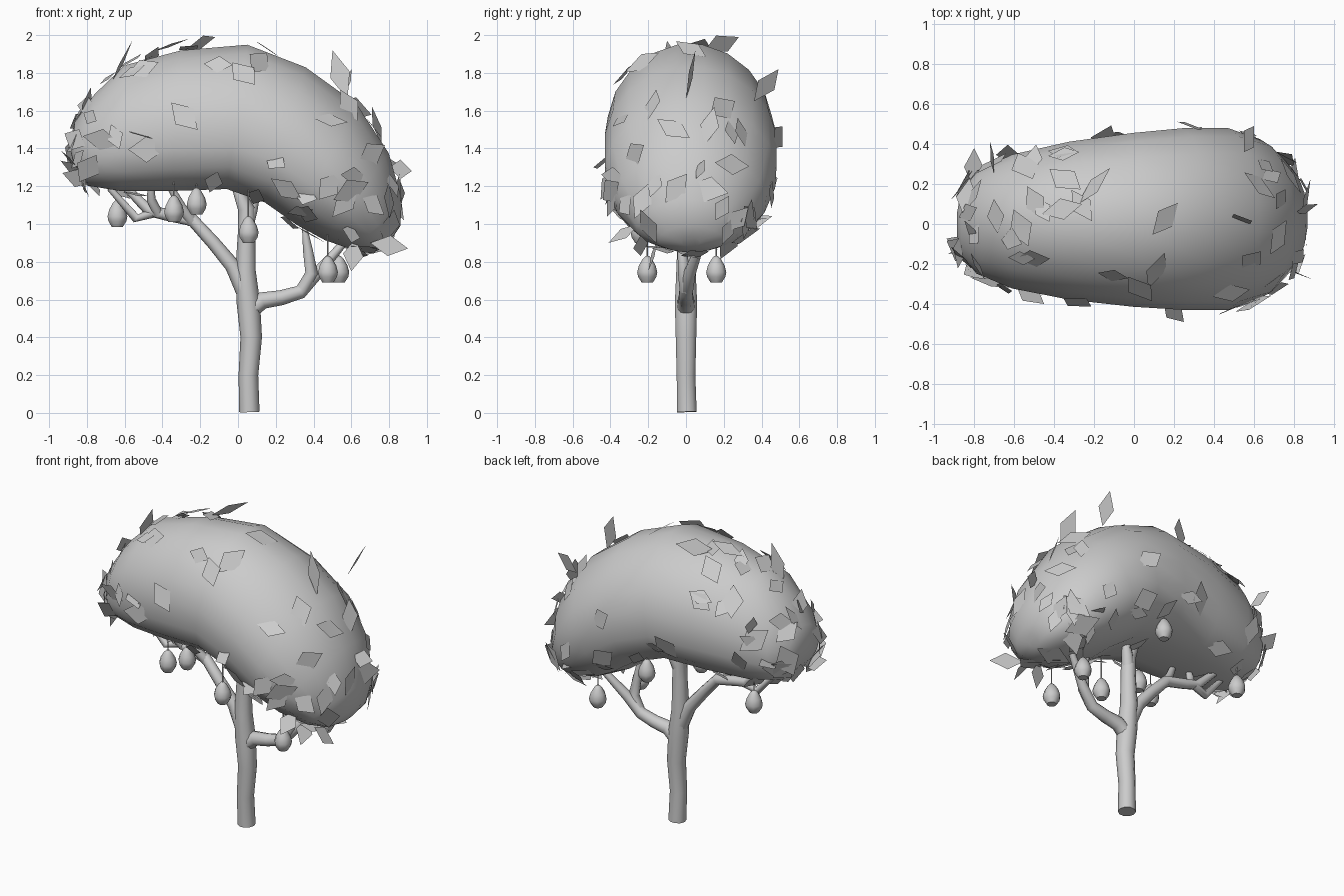
import bpy, bmesh, math, random
from mathutils import Vector

random.seed(5)
cube = bpy.data.objects.get("Cube")
if cube:
    bpy.data.objects.remove(cube)

grey = bpy.data.materials.new("plain_grey")
grey.use_nodes = True
grey.diffuse_color = (0.6, 0.6, 0.6, 1)
grey.node_tree.nodes["Principled BSDF"].inputs["Base Color"].default_value = (0.6, 0.6, 0.6, 1)


def finish(bm, name, smooth=True):
    if smooth:
        bmesh.ops.recalc_face_normals(bm, faces=bm.faces)
    mesh = bpy.data.meshes.new(name)
    bm.to_mesh(mesh)
    bm.free()
    mesh.materials.append(grey)
    obj = bpy.data.objects.new(name, mesh)
    bpy.context.scene.collection.objects.link(obj)
    if smooth:
        bpy.ops.object.select_all(action="DESELECT")
        obj.select_set(True)
        bpy.context.view_layer.objects.active = obj
        bpy.ops.object.shade_smooth_by_angle(angle=math.radians(50))
    return obj


def loft(name, rings):
    """Join closed rings of points into a capped skin."""
    bm = bmesh.new()
    loops = [[bm.verts.new(p) for p in ring] for ring in rings]
    n = len(loops[0])
    for a, b in zip(loops, loops[1:]):
        for i in range(n):
            j = (i + 1) % n
            bm.faces.new((a[i], a[j], b[j], b[i]))
    bm.faces.new(loops[0])
    bm.faces.new(loops[-1])
    return finish(bm, name)


def ring(center, u, v, n):
    angles = [math.tau * i / n for i in range(n)]
    return [center + u * math.cos(a) + v * math.sin(a) for a in angles]


def tube(name, path, radii, n=10):
    pts = [Vector(p) for p in path]
    rings = []
    for i, p in enumerate(pts):
        d = (pts[min(i + 1, len(pts) - 1)] - pts[max(i - 1, 0)]).normalized()
        u = d.cross(Vector((0, 1, 0))).normalized()
        rings.append(ring(p, u * radii[i], d.cross(u) * radii[i], n))
    return loft(name, rings)


# Trunk and branches
tube("trunk", [(0.06, 0.005, 0.005), (0.055, 0, 0.2), (0.07, 0, 0.4), (0.055, 0, 0.58),
               (0.04, 0, 0.75), (0.045, 0, 0.95), (0.045, 0, 1.08), (-0.01, 0, 1.2)],
     [0.054, 0.052, 0.057, 0.062, 0.054, 0.046, 0.045, 0.025])
tube("trunk_fork", [(0.045, 0, 1.0), (0.07, 0.02, 1.08), (0.1, 0.04, 1.18)], [0.04, 0.035, 0.02])
tube("right_branch", [(0.04, 0, 0.64), (-0.03, 0, 0.78), (-0.13, 0, 0.9), (-0.24, 0.01, 1.02),
                      (-0.38, 0.02, 1.05), (-0.47, 0.03, 1.07), (-0.6, 0.05, 1.2)],
     [0.05, 0.04, 0.036, 0.034, 0.032, 0.03, 0.02])
tube("right_branch_upper_twig", [(-0.24, 0.01, 1.01), (-0.3, -0.03, 1.09), (-0.36, -0.06, 1.2)],
     [0.032, 0.025, 0.018])
tube("right_branch_outer_twig", [(-0.45, 0.03, 1.06), (-0.54, 0.02, 1.03), (-0.68, 0, 1.19)],
     [0.027, 0.024, 0.016])
tube("right_branch_inner_twig", [(-0.42, 0.02, 1.05), (-0.46, -0.02, 1.13), (-0.46, -0.04, 1.2)],
     [0.026, 0.024, 0.018])
tube("left_branch", [(0.06, 0, 0.54), (0.13, 0, 0.595), (0.23, 0, 0.61), (0.33, 0, 0.64),
                     (0.42, 0.02, 0.74), (0.56, 0.08, 0.9)],
     [0.05, 0.045, 0.04, 0.037, 0.032, 0.02])
tube("left_branch_twig", [(0.34, 0, 0.65), (0.39, -0.01, 0.74), (0.37, -0.02, 0.86), (0.35, -0.02, 1.0)],
     [0.035, 0.034, 0.026, 0.012])

# Bean-shaped canopy: underside point, top point (x, z) and half width of each section
SECTIONS = [
    (-0.885, 1.38, -0.885, 1.46, 0.06), (-0.865, 1.29, -0.865, 1.54, 0.16),
    (-0.8, 1.2, -0.76, 1.69, 0.26), (-0.62, 1.17, -0.6, 1.845, 0.335),
    (-0.35, 1.17, -0.3, 1.925, 0.395), (-0.06, 1.18, 0.05, 1.955, 0.435),
    (0.14, 1.11, 0.36, 1.835, 0.455), (0.31, 0.99, 0.63, 1.64, 0.455),
    (0.46, 0.91, 0.8, 1.38, 0.4), (0.61, 0.86, 0.87, 1.13, 0.29),
    (0.72, 0.85, 0.86, 0.99, 0.17), (0.78, 0.88, 0.82, 0.93, 0.05)]
LAST = len(SECTIONS) - 1


def canopy_point(t, angle):
    i = min(int(t), LAST - 1)
    s = [a + (b - a) * (t - i) for a, b in zip(SECTIONS[i], SECTIONS[i + 1])]
    low, high = Vector((s[0], 0, s[1])), Vector((s[2], 0, s[3]))
    c, up = math.cos(angle), math.sin(angle)
    # Narrower towards the crown, fuller along the lower rim except at the left end
    power = 1.0
    if up < 0:
        power = 0.72 + 0.28 * min(max((t - 6) / 3, 0), 1)
    c = math.copysign(abs(c) ** power, c)
    lift = math.copysign(abs(up) ** ((1 + power) / 2), up)
    side = Vector((0, s[4] * (1 - 0.1 * up) * c + 0.025 * min(t / 6, 1), 0))
    return (low + high) / 2 + (high - low) / 2 * lift + side


SIDES = 18
loft("canopy", [[canopy_point(t, math.tau * k / SIDES) for k in range(SIDES)]
                for t in range(LAST + 1)])

# Hanging fruit with thin stalks
PROFILE = [(0.0, 0.03), (0.03, 0.049), (0.055, 0.054), (0.09, 0.045), (0.125, 0.025), (0.14, 0.01)]
FRUIT = [(-0.64, 0.2, 0.985), (-0.34, -0.25, 1.01), (-0.22, -0.22, 1.05), (0.05, 0.34, 1.06),
         (0.055, -0.24, 0.9), (0.475, -0.205, 0.69), (0.535, 0.16, 0.69)]
X, Y, Z = Vector((1, 0, 0)), Vector((0, 1, 0)), Vector((0, 0, 1))
for number, spot in enumerate(FRUIT, 1):
    base = Vector(spot)
    loft(f"fruit_{number}", [ring(base + Z * h, X * r, Y * r, 9) for h, r in PROFILE])
    tube(f"fruit_stalk_{number}", [base + Z * 0.13, base + Z * 0.28], [0.004, 0.004], 5)

# Loose diamond leaves
leaves = bmesh.new()


def leaf(base, tip, side):
    middle = base.lerp(tip, 0.5)
    corners = (base, middle + side, tip, middle - side)
    leaves.faces.new([leaves.verts.new(p) for p in corners])


def random_dir():
    return Vector([random.gauss(0, 1) for _ in range(3)]).normalized()


# Spread evenly round the surface, thickest at both ends
for count, start, stop in ((34, 0.8, 3.4), (20, 3.4, 6.5), (40, 6.5, LAST - 1.2)):
    for k in range(count):
        t, a = random.uniform(start, stop), k * 2.4 + random.uniform(-0.3, 0.3)
        p = canopy_point(t, a)
        normal = (canopy_point(t, a + 0.1) - p).cross(canopy_point(t + 0.1, a) - p).normalized()
        if normal.dot(p - canopy_point(t, a + math.pi)) < 0:
            normal = -normal
        across = normal.cross(random_dir()).normalized()
        along = (normal.cross(across) + normal * random.uniform(-0.15, 0.4)).normalized()
        across = (across + normal * random.uniform(-0.35, 0.35)).normalized()
        size = random.uniform(0.15, 0.23)
        p += normal * 0.012
        half = along * size / 2
        leaf(p - half, p + half, across * size * random.uniform(0.25, 0.36))

# Leaves that break the outline: base and tip
for base, tip in (
        ((-0.68, -0.05, 1.72), (-0.56, -0.1, 1.97)), ((-0.46, 0.05, 1.91), (-0.26, 0.1, 1.98)),
        ((-0.28, 0.1, 1.92), (-0.12, 0.28, 1.99)), ((0.58, 0, 1.66), (0.5, 0.05, 1.92)),
        ((0.76, 0.1, 1.42), (0.71, 0.15, 1.62)), ((0.8, 0.05, 1.3), (0.92, 0.1, 1.28)),
        ((0.7, -0.2, 0.9), (0.9, -0.28, 0.87)), ((0.62, -0.15, 0.92), (0.6, -0.2, 0.75)),
        ((-0.76, -0.1, 1.22), (-0.93, -0.15, 1.27)), ((0.3, -0.38, 1.16), (0.42, -0.42, 1.13)),
        ((0.6, 0.25, 1.02), (0.6, 0.45, 1.03)), ((0.6, -0.25, 1.0), (0.6, -0.41, 0.9)),
        ((0.55, 0.36, 1.65), (0.6, 0.49, 1.82)), ((0.15, -0.4, 1.35), (0.25, -0.49, 1.3)),
        ((-0.8, 0.18, 1.35), (-0.8, 0.38, 1.4)), ((-0.7, 0.25, 1.6), (-0.72, 0.41, 1.65)),
        ((-0.6, -0.28, 1.5), (-0.45, -0.4, 1.45))):
    base, tip = Vector(base), Vector(tip)
    leaf(base, tip, (tip - base).cross(random_dir()).normalized() * 0.055)

finish(leaves, "leaves", smooth=False)
